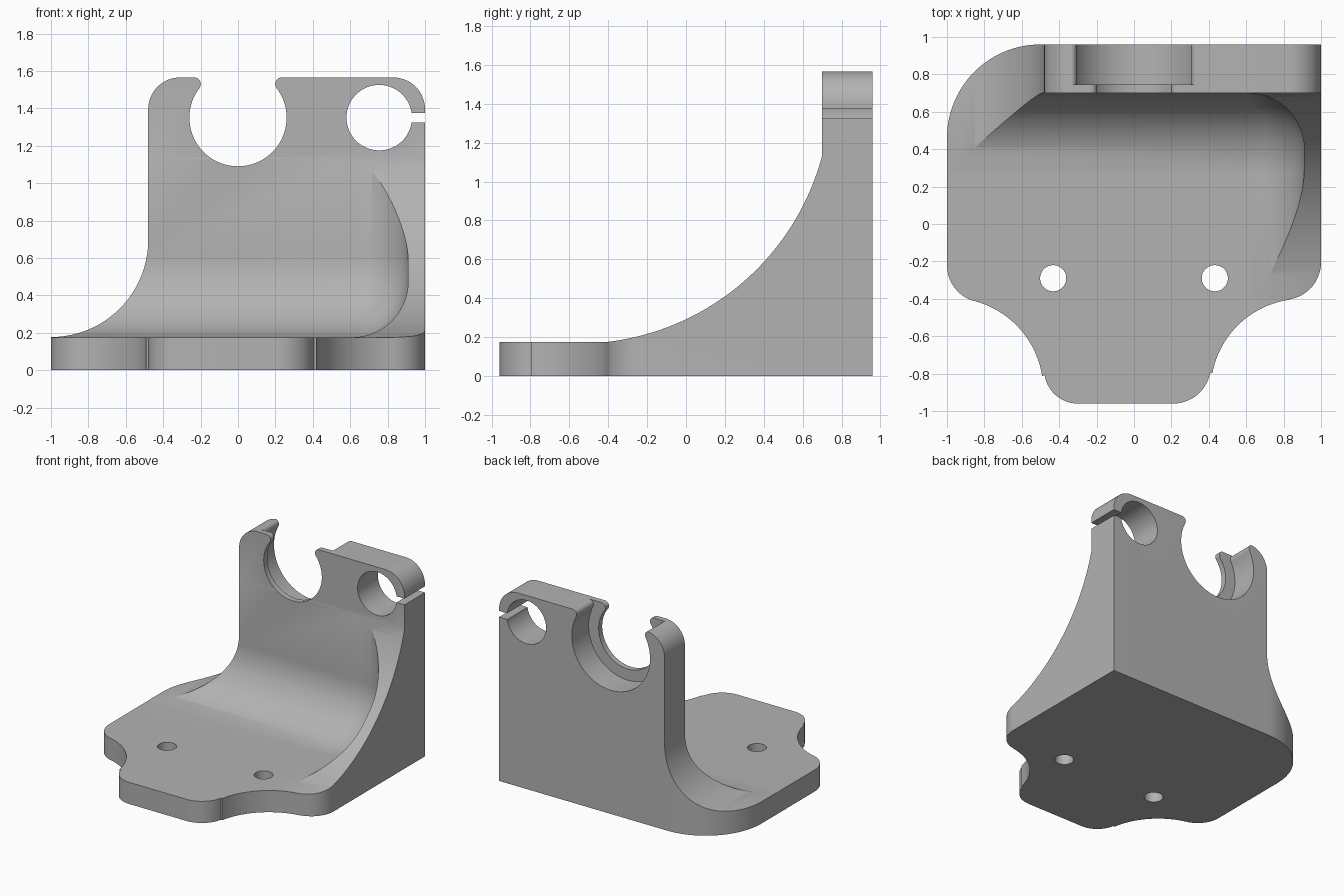
import bpy, bmesh
from math import sin, cos, radians, sqrt, atan2, degrees
from mathutils import Vector

if "Cube" in bpy.data.objects:
    bpy.data.objects.remove(bpy.data.objects["Cube"])

grey = bpy.data.materials.new("plain grey")
grey.use_nodes = True
grey.diffuse_color = (0.45, 0.45, 0.45, 1)
grey.node_tree.nodes["Principled BSDF"].inputs["Base Color"].default_value = grey.diffuse_color


def arc(cx, cy, r, start, end, steps=20):
    angles = [radians(start + (end - start) * i / steps) for i in range(steps + 1)]
    return [(cx + r * cos(a), cy + r * sin(a)) for a in angles]


def loft(name, sections):
    """Closed solid through matching rings of 3D points."""
    bm = bmesh.new()
    rings = [[bm.verts.new(p) for p in s] for s in sections]
    n = len(rings[0])
    for a, b in zip(rings, rings[1:]):
        for i in range(n):
            j = (i + 1) % n
            bm.faces.new((a[i], a[j], b[j], b[i]))
    bm.faces.new(rings[0][::-1])
    bm.faces.new(rings[-1])
    bmesh.ops.recalc_face_normals(bm, faces=bm.faces)
    mesh = bpy.data.meshes.new(name)
    bm.to_mesh(mesh)
    bm.free()
    obj = bpy.data.objects.new(name, mesh)
    bpy.context.collection.objects.link(obj)
    mesh.materials.append(grey)
    return obj


def prism(name, outline, axis, lo, hi):
    """Extrude a 2D outline along x, y or z."""
    place = {"x": lambda u, v, w: (w, u, v),
             "y": lambda u, v, w: (u, w, v),
             "z": lambda u, v, w: (u, v, w)}[axis]
    return loft(name, [[place(u, v, w) for u, v in outline] for w in (lo, hi)])


def combine(body, tool, operation):
    mod = body.modifiers.new(tool.name, "BOOLEAN")
    mod.operation, mod.object, mod.solver = operation, tool, "EXACT"
    bpy.context.view_layer.objects.active = body
    bpy.ops.object.modifier_apply(modifier=mod.name)
    bpy.data.objects.remove(tool)


FLOOR, WALL, TOP = 0.175, 0.70, 1.565

# Side profile: plate, curved gusset edge and upright wall
cy, cz, r = -0.557, 1.467, 1.301
a0 = degrees(atan2(FLOOR - cz, -0.4 - cy))
a1 = degrees(atan2(1.13 - cz, WALL - cy))
side = [(-1.3, 0), (1.3, 0), (1.3, 2), (WALL, 2)]
side += arc(cy, cz, r, a1, a0, 40) + [(-1.3, FLOOR)]
body = prism("bracket", side, "x", -1.3, 1.3)

# Hollow in front of the wall, with blended corners against the gusset
blend, bend = 0.30, 0.43
ends = [(-2, 0)]
for i in range(19):
    t = radians(90 * i / 18)
    ends.append((0.91 - blend + blend * sin(t), blend * (1 - cos(t))))
sections = []
for x, d in ends:
    ring = [(-2, 3), (-2, FLOOR + 0.0005 + d)]
    ring += arc(WALL - 0.0005 - bend, FLOOR + 0.0005 + bend, bend - d, -90, 0, 24)
    ring += [(WALL - 0.0005 - d, 3)]
    sections.append([(x, y, z) for y, z in ring])
combine(body, loft("hollow", sections), "DIFFERENCE")

# Plan outline with scalloped front corners
plan = [(1, 0.96)]
plan += arc(-0.5, 0.46, 0.5, 90, 180, 30)
plan += arc(-0.8, -0.22, 0.2, 180, 255)
plan += arc(-0.98, -0.89, 0.495, 75, 9)
plan += arc(-0.3, -0.78, 0.18, 189, 270)
plan += arc(0.21, -0.76, 0.2, 270, 349)
plan += arc(0.9, -0.89, 0.49, 169, 98)
plan += arc(0.8, -0.205, 0.2, 278, 360)
combine(body, prism("plan", plan, "z", -1, 3), "INTERSECT")

# Front outline: flared left flank and rounded top corners
front = [(-1.5, -1), (1.5, -1), (1.5, TOP - 0.17)]
front += arc(0.83, TOP - 0.17, 0.17, 0, 90)
front += arc(-0.31, TOP - 0.17, 0.17, 90, 180)
front += arc(-1, 0.697, 0.52, 0, -90, 32) + [(-1.5, 0.177)]
combine(body, prism("front_outline", front, "y", -2, 2), "INTERSECT")


# Open-topped cradle with rounded tips, wider behind a thin front lip
def cradle(name, radius, y0):
    tip, cz = 0.035, 1.35
    tz = TOP - tip
    tx = sqrt((radius + tip) ** 2 - (tz - cz) ** 2)
    a = degrees(atan2(tz - cz, tx))
    left_tip = arc(-tx, tz, tip, 90, -a, 10)
    right_tip = [(-x, z) for x, z in reversed(left_tip)]
    bowl = arc(0, cz, radius, 180 - a, 360 + a, 56)[1:-1]
    outline = [(-tx, 2)] + left_tip + bowl + right_tip + [(tx, 2)]
    combine(body, prism(name, outline, "y", y0, 1.3), "DIFFERENCE")


cradle("cradle", 0.26, 0.5)
cradle("cradle_recess", 0.35, 0.745)

# Clamp hole with its slit, then the two mounting holes
combine(body, prism("clamp_hole", arc(0.755, 1.35, 0.175, 0, 354, 59), "y", 0.4, 1.3), "DIFFERENCE")
slit = [(0.9, 1.325), (1.2, 1.325), (1.2, 1.375), (0.9, 1.375)]
combine(body, prism("slit", slit, "y", 0.4, 1.3), "DIFFERENCE")
for x in (-0.432, 0.432):
    hole = arc(x, -0.29, 0.07, 0, 350, 35)
    combine(body, prism("mounting_hole", hole, "z", -0.5, 0.6), "DIFFERENCE")

# Smooth curved faces, keep sharp edges
bpy.ops.object.select_all(action="DESELECT")
body.select_set(True)
bpy.context.view_layer.objects.active = body
bpy.ops.object.shade_smooth_by_angle(angle=radians(25))
